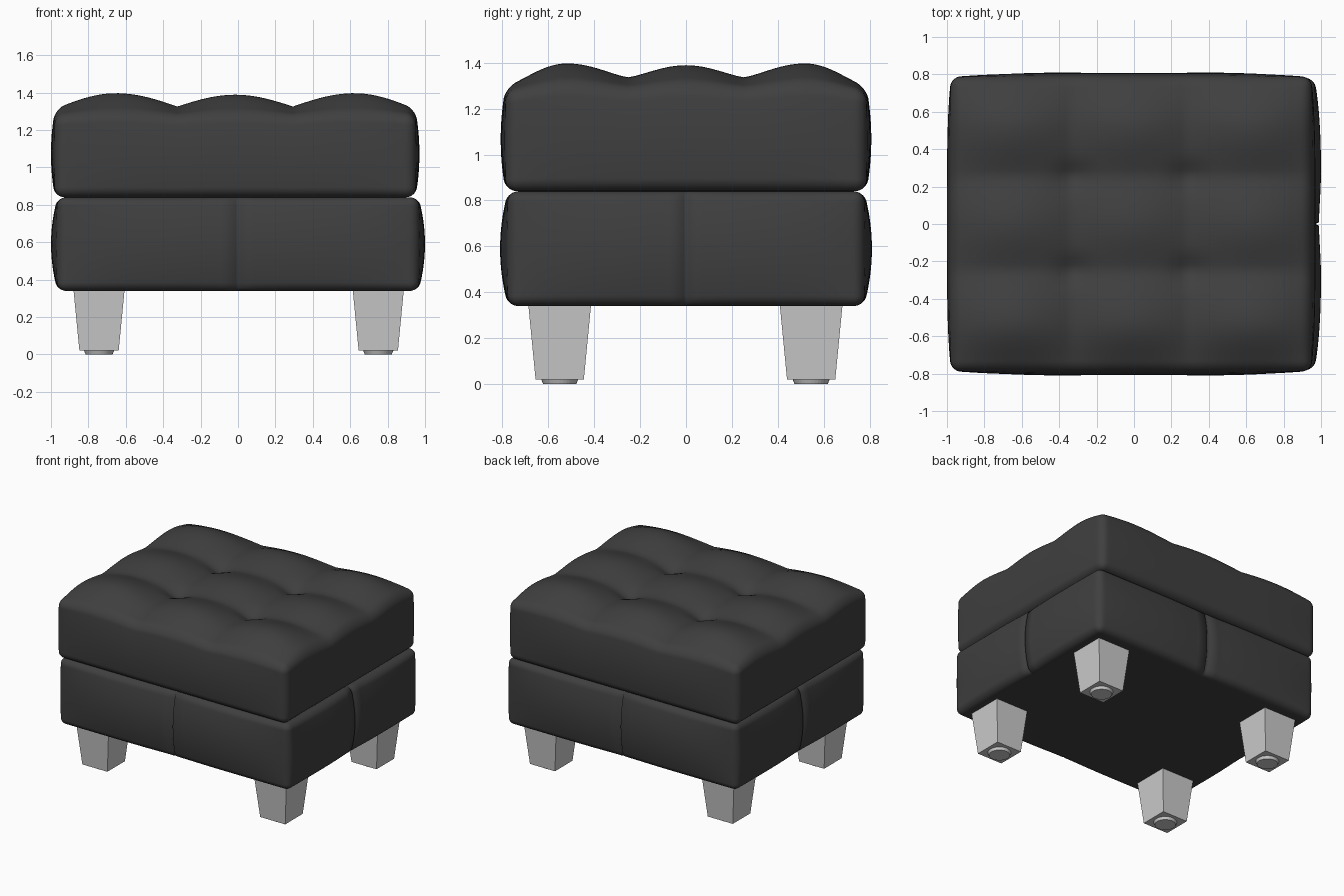
import bpy, bmesh, math
from mathutils import Vector, Matrix

if "Cube" in bpy.data.objects:
    bpy.data.objects.remove(bpy.data.objects["Cube"])

N = 30  # grid steps per half side

leather = bpy.data.materials.new("dark_leather")
leather.diffuse_color = (0.05, 0.05, 0.05, 1)
leather.use_nodes = True
leather.node_tree.nodes["Principled BSDF"].inputs["Base Color"].default_value = leather.diffuse_color


def warp(t):
    # crowd grid lines towards the edges
    return 0.3 * t + 0.7 * math.sin(math.pi / 2 * t)


def finish(name, bm, mat=None, smooth=False):
    me = bpy.data.meshes.new(name)
    bm.to_mesh(me)
    bm.free()
    ob = bpy.data.objects.new(name, me)
    bpy.context.collection.objects.link(ob)
    if mat:
        me.materials.append(mat)
    if smooth:
        me.polygons.foreach_set("use_smooth", [True] * len(me.polygons))
    return ob


def padded_box(name, half, centre, radius, bulge, seam=False, top=None):
    """Rounded box with bulging sides, optional side seams and shaped top."""
    bm = bmesh.new()
    bmesh.ops.create_cube(bm, size=2)
    bmesh.ops.subdivide_edges(bm, edges=bm.edges[:], cuts=2 * N - 1, use_grid_fill=True)
    for v in bm.verts:
        p = Vector()
        for i in range(3):
            k = round(v.co[i] * N)
            t = warp(k / N)
            if seam and i < 2 and abs(k) == 1:
                t = 0.012 * k       # narrow strip either side of the seam
            p[i] = t * half[i]
        # rounded edges and corners
        inner = Vector([max(-h + radius, min(h - radius, c)) for c, h in zip(p, half)])
        d = p - inner
        if d.length > 1e-6:
            p = inner + d.normalized() * min(radius, max(abs(c) for c in d) if d.length else 0)
        u = [p[i] / half[i] for i in range(3)]
        q = p.copy()
        # swelling of the side panels
        for i, j in ((0, 1), (1, 0)):
            w = bulge * (1 - u[2] ** 2) * (1 - u[j] ** 4)
            if seam:
                w -= 0.012 * math.exp(-(u[j] / 0.22) ** 2) * abs(u[i]) ** 20
                if abs(u[j]) < 0.004:
                    w -= 0.018 * abs(u[i]) ** 20
            q[i] += w * u[i]
        if top:
            q.z += (u[2] + 1) / 2 * top(u[0], u[1])
        v.co = q + Vector(centre)
    return finish(name, bm, leather, True)


CREASE = warp(7 / N)


def lobe(u, valley, edge, power):
    # three pillows across with valleys between them
    a = abs(u)
    if a <= CREASE:
        s = math.cos(math.pi / 2 * a / CREASE) ** power if a < CREASE - 1e-6 else 0
        return valley + (0.94 - valley) * s
    s = min(1, (a - CREASE) / (1 - CREASE))
    base = valley if s < 0.5 else edge
    return base + (1 - base) * max(0, math.sin(math.pi * s)) ** power


def tufted(u, v):
    h = 0.132 * lobe(u, 0.46, 0.36, 1.0) * lobe(v, 0.54, 0.25, 1.3)
    d2 = (abs(u) - CREASE) ** 2 + (abs(v) - CREASE) ** 2
    return h - 0.035 * math.exp(-d2 / 0.008)


# upholstered base and tufted cushion
padded_box("base", (0.965, 0.775, 0.25), (0, 0, 0.59), 0.045, 0.036, seam=True)
padded_box("cushion", (0.963, 0.785, 0.2125), (-0.015, 0, 1.0525), 0.05, 0.022, top=tufted)

# tapered square legs with round glides
for sx, x in (("left", -0.743), ("right", 0.75)):
    for sy, y in (("front", -0.55), ("back", 0.545)):
        bm = bmesh.new()
        r2 = math.sqrt(2)
        bmesh.ops.create_cone(bm, cap_ends=True, segments=4, radius1=0.105 * r2,
                              radius2=0.137 * r2, depth=0.33,
                              matrix=Matrix.Translation((x, y, 0.185)) @ Matrix.Rotation(math.pi / 4, 4, 'Z'))
        finish(f"{sy}_{sx}_leg", bm)

        bm = bmesh.new()
        bmesh.ops.create_cone(bm, cap_ends=True, segments=32, radius1=0.072, radius2=0.081,
                              depth=0.022, matrix=Matrix.Translation((x, y, 0.011)))
        finish(f"{sy}_{sx}_glide", bm)
